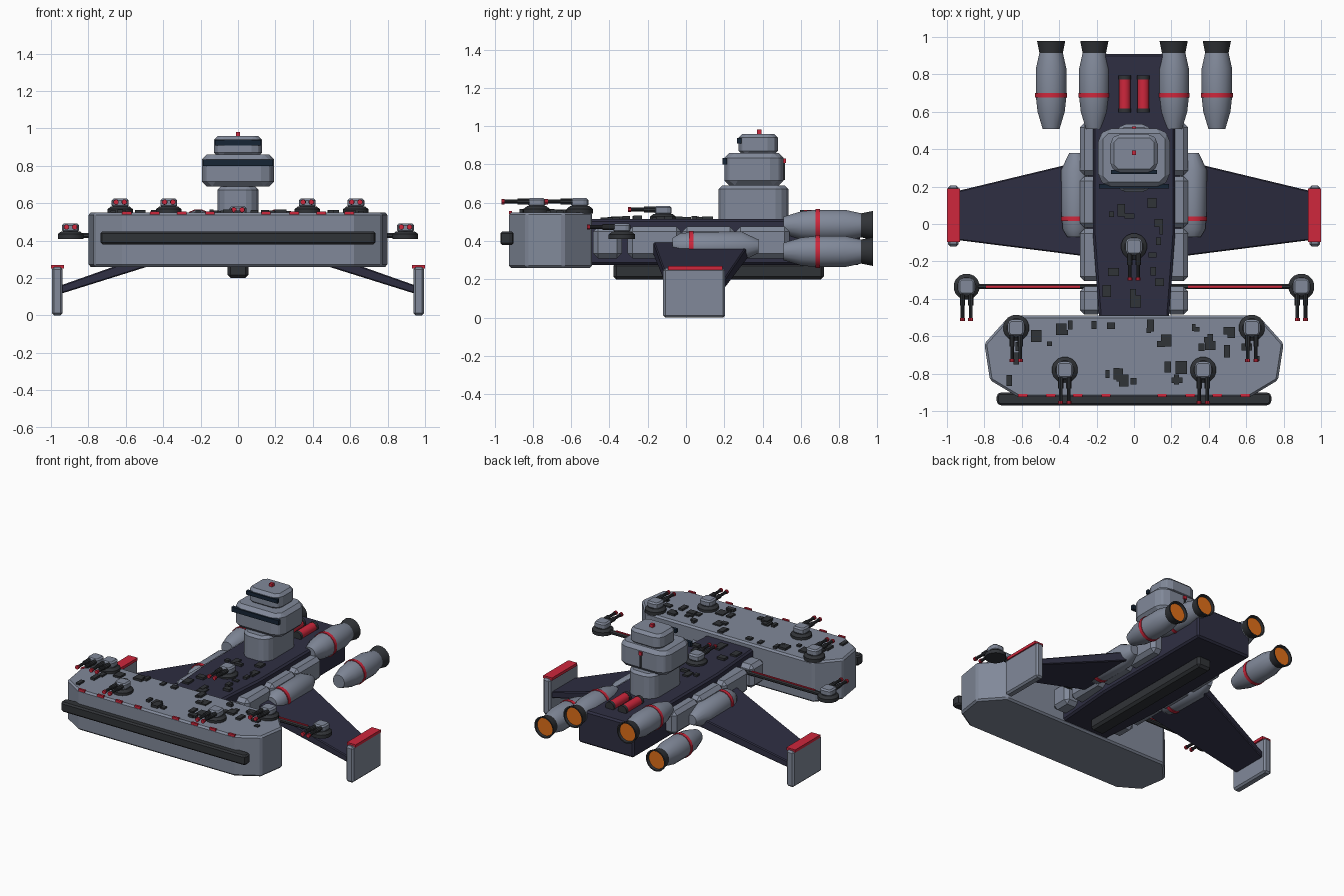
import bpy, bmesh, math, random
from mathutils import Matrix

if "Cube" in bpy.data.objects:
    bpy.data.objects.remove(bpy.data.objects["Cube"])
random.seed(4)

def material(name, col):
    m = bpy.data.materials.new(name)
    m.diffuse_color = (*col, 1)
    m.use_nodes = True
    m.node_tree.nodes["Principled BSDF"].inputs["Base Color"].default_value = m.diffuse_color
    return m

GREY = material("armour_grey", (0.22, 0.25, 0.32))
NAVY = material("hull_navy", (0.028, 0.028, 0.055))
DARK = material("dark_metal", (0.03, 0.033, 0.038))
RED = material("red_trim", (0.62, 0.02, 0.045))
GLOW = material("engine_glow", (0.75, 0.16, 0.01))
GLASS = material("window_glass", (0.008, 0.018, 0.035))

def finish(name, bm, mat, bevel=0, smooth=False):
    bmesh.ops.recalc_face_normals(bm, faces=bm.faces)
    me = bpy.data.meshes.new(name)
    bm.to_mesh(me)
    bm.free()
    ob = bpy.data.objects.new(name, me)
    bpy.context.collection.objects.link(ob)
    me.materials.append(mat)
    if bevel:
        b = ob.modifiers.new("bevel", 'BEVEL')
        b.width, b.segments = bevel, 1
        b.limit_method, b.angle_limit = 'ANGLE', math.radians(40)
    if smooth:
        bpy.ops.object.select_all(action='DESELECT')
        ob.select_set(True)
        bpy.context.view_layer.objects.active = ob
        bpy.ops.object.shade_smooth_by_angle(angle=math.radians(30))
    return ob

def prism(name, outline, z0, z1, mat, bevel=0):
    """Vertical extrusion of a top-view outline."""
    bm = bmesh.new()
    lo = [bm.verts.new((x, y, z0)) for x, y in outline]
    hi = [bm.verts.new((x, y, z1)) for x, y in outline]
    bm.faces.new(lo)
    bm.faces.new(hi)
    n = len(lo)
    for i in range(n):
        j = (i + 1) % n
        bm.faces.new((lo[i], lo[j], hi[j], hi[i]))
    return finish(name, bm, mat, bevel)

def box(name, x0, x1, y0, y1, z0, z1, mat, bevel=0, c=0):
    """Box between limits; c cuts the vertical corners."""
    x0, x1 = sorted((x0, x1))
    if c:
        o = [(x0 + c, y0), (x1 - c, y0), (x1, y0 + c), (x1, y1 - c),
             (x1 - c, y1), (x0 + c, y1), (x0, y1 - c), (x0, y0 + c)]
    else:
        o = [(x0, y0), (x1, y0), (x1, y1), (x0, y1)]
    return prism(name, o, z0, z1, mat, bevel)

def lathe(name, profile, loc, axis, mat, n=16):
    """Closed solid of revolution; profile is (along axis, radius)."""
    bm = bmesh.new()
    rings = []
    for t, r in profile:
        ring = []
        for i in range(n):
            a = 2 * math.pi * (i + 0.5) / n
            u, v = r * math.cos(a), r * math.sin(a)
            p = {'X': (t, u, v), 'Y': (u, t, v), 'Z': (u, v, t)}[axis]
            ring.append(bm.verts.new(p))
        rings.append(ring)
    for a, b in zip(rings, rings[1:]):
        for i in range(n):
            j = (i + 1) % n
            bm.faces.new((a[i], a[j], b[j], b[i]))
    bm.faces.new(rings[0])
    bm.faces.new(rings[-1])
    bmesh.ops.translate(bm, verts=bm.verts, vec=loc)
    return finish(name, bm, mat, smooth=True)

def turret(name, x, y, z):
    """Twin-barrelled gun facing the front."""
    lathe(name + "_base", [(-0.01, 0.07), (0.015, 0.07), (0.03, 0.05)], (x, y, z), 'Z', DARK)
    box(name + "_head", x - 0.045, x + 0.045, y - 0.045, y + 0.045, z + 0.025, z + 0.072, GREY, 0.01, 0.015)
    for s in (-1, 1):
        bx = x + s * 0.022
        lathe(name + "_barrel", [(-0.17, 0.01), (-0.1, 0.01), (-0.1, 0.015), (-0.03, 0.015)],
              (bx, y, z + 0.053), 'Y', DARK, 10)
        lathe(name + "_muzzle", [(-0.183, 0.014), (-0.167, 0.014)], (bx, y, z + 0.053), 'Y', RED, 10)

# Hammerhead bow with front ram bar and red edge lights
half = [(0.62, -0.925), (0.77, -0.835), (0.80, -0.64), (0.665, -0.49)]
prism("bow_block", half + [(-x, y) for x, y in reversed(half)], 0.26, 0.55, GREY, 0.012)
box("bow_ram_bar", -0.735, 0.735, -0.97, -0.90, 0.38, 0.45, DARK, 0.012, 0.015)
for s in (-1, 1):
    for x in (0.15, 0.3, 0.445, 0.595):
        box("bow_edge_light", s * x - 0.025, s * x + 0.025, -0.925, -0.91, 0.54, 0.557, RED)

# Main hull and keel
half = [(0.185, -0.52), (0.22, -0.05), (0.22, 0.91)]
prism("main_hull", half + [(-x, y) for x, y in reversed(half)], 0.275, 0.515, NAVY, 0.012)
box("keel", -0.055, 0.055, -0.38, 0.72, 0.20, 0.285, DARK, 0.016)

# Random deck plates on bow and hull
def plates(name, count, xr, y0, y1, z, free):
    made = 0
    while made < count:
        x, y = random.uniform(-xr, xr), random.uniform(y0, y1)
        if any(math.hypot(x - a, y - b) < 0.1 for a, b in free):
            continue
        w, d = random.uniform(0.01, 0.032), random.uniform(0.012, 0.035)
        box(name, x - w, x + w, y - d, y + d, z - 0.01, z + random.uniform(0.008, 0.018), DARK)
        made += 1

guns = [(-0.63, -0.555), (0.63, -0.555), (-0.37, -0.78), (0.37, -0.78)]
plates("bow_plate", 34, 0.68, -0.85, -0.54, 0.55, guns)
plates("deck_plate", 14, 0.18, -0.42, 0.12, 0.515, [(0, -0.12)])

# Guns on bow and deck
for x, y in guns:
    turret("bow_turret", x, y, 0.553)
turret("deck_turret", 0, -0.12, 0.512)

for s in (-1, 1):
    # Side armour blocks
    for y0, y1 in ((-0.485, -0.335), (-0.305, -0.025), (-0.02, 0.255), (0.26, 0.54)):
        box("side_armour", s * 0.17, s * 0.29, y0, y1, 0.31, 0.475, GREY, 0.025)
    # Outrigger arm with gun
    lathe("outrigger_arm", [(0.15, 0.015), (0.86, 0.015)] if s > 0 else [(-0.86, 0.015), (-0.15, 0.015)],
          (0, -0.335, 0.427), 'X', DARK, 8)
    box("outrigger_stripe", s * 0.29, s * 0.79, -0.341, -0.329, 0.43, 0.446, RED)
    turret("outrigger_turret", s * 0.895, -0.335, 0.42)

    # Drooping swept wing
    bm = bmesh.new()
    sec = [[bm.verts.new((s * x, y, z)) for y, z in ((a, lo), (b, lo), (b, hi), (a, hi))]
           for x, a, b, lo, hi in ((0.2, -0.18, 0.355, 0.35, 0.425), (0.95, -0.085, 0.175, 0.115, 0.16))]
    for f in sec:
        bm.faces.new(f)
    for i in range(4):
        j = (i + 1) % 4
        bm.faces.new((sec[0][i], sec[0][j], sec[1][j], sec[1][i]))
    finish("wing", bm, NAVY, 0.006)
    # Wing tip plate with red cap
    box("wing_tip_plate", s * 0.937, s * 0.995, -0.12, 0.205, 0.0, 0.258, GREY, 0.012)
    box("wing_tip_cap", s * 0.93, s * 1.0, -0.095, 0.19, 0.25, 0.27, RED)

    # Wing root pod
    p = (s * 0.312, 0, 0.372)
    lathe("root_pod", [(-0.07, 0.045), (-0.03, 0.07), (0.05, 0.077), (0.29, 0.079), (0.38, 0.035)], p, 'Y', GREY)
    lathe("root_pod_ring", [(0.015, 0.081), (0.04, 0.081)], p, 'Y', RED)

    # Engines: inner pair high, outer pair low
    for x, z in ((0.212, 0.482), (0.443, 0.345)):
        p = (s * x, 0, z)
        lathe("engine_body", [(0.508, 0.046), (0.6, 0.074), (0.68, 0.083), (0.83, 0.083), (0.915, 0.064)], p, 'Y', GREY)
        lathe("engine_ring", [(0.677, 0.087), (0.7, 0.087)], p, 'Y', RED)
        lathe("engine_nozzle", [(0.905, 0.062), (0.978, 0.077), (0.978, 0.068), (0.93, 0.055)], p, 'Y', DARK)
        lathe("engine_glow", [(0.94, 0.057), (0.962, 0.064)], p, 'Y', GLOW)

    # Red tanks on the stern deck
    p = (s * 0.05, 0, 0.53)
    lathe("stern_tank", [(0.615, 0.032), (0.775, 0.032)], p, 'Y', RED)
    for y in (0.595, 0.773):
        lathe("stern_tank_cap", [(y, 0.034), (y + 0.022, 0.034)], p, 'Y', DARK)

# Bridge tower: neck, command deck, upper deck, windows, beacons
box("tower_neck", -0.11, 0.11, 0.17, 0.535, 0.49, 0.69, GREY, 0.018, 0.05)
box("command_deck", -0.192, 0.192, 0.2, 0.51, 0.69, 0.86, GREY, 0.025, 0.045)
box("upper_deck", -0.128, 0.128, 0.275, 0.48, 0.85, 0.96, GREY, 0.02, 0.035)
box("command_window", -0.187, 0.187, 0.191, 0.215, 0.80, 0.833, GLASS)
box("upper_window", -0.123, 0.123, 0.267, 0.29, 0.91, 0.937, GLASS)
box("top_beacon", -0.012, 0.012, 0.37, 0.394, 0.955, 0.982, RED)
box("rear_mast", -0.005, 0.005, 0.505, 0.518, 0.72, 0.815, DARK)
box("rear_beacon", -0.012, 0.012, 0.5, 0.522, 0.807, 0.83, RED)
